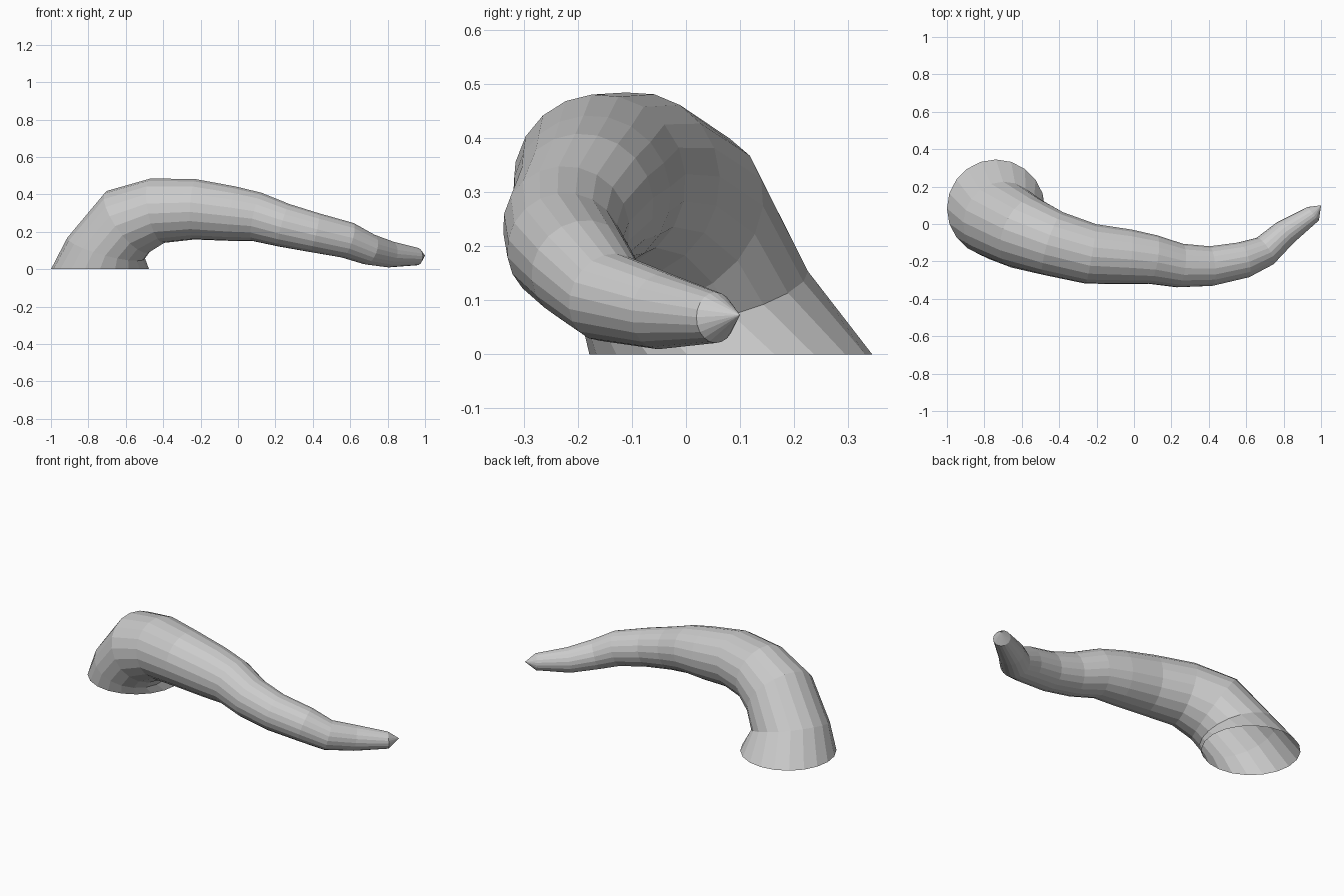
import bpy, bmesh, math
from mathutils import Vector

if "Cube" in bpy.data.objects:
    bpy.data.objects.remove(bpy.data.objects["Cube"])

SIDES = 20
# centre line of the horn: x, y, z, radius
PATH = [
    (-0.738, 0.083, 0.0, 0.262), (-0.705, 0.015, 0.113, 0.215),
    (-0.59, -0.045, 0.253, 0.2), (-0.43, -0.105, 0.313, 0.176),
    (-0.23, -0.16, 0.32, 0.162), (-0.03, -0.175, 0.297, 0.147),
    (0.1, -0.19, 0.28, 0.132), (0.245, -0.222, 0.235, 0.118),
    (0.41, -0.225, 0.195, 0.107), (0.585, -0.192, 0.155, 0.098),
    (0.70, -0.145, 0.106, 0.084), (0.81, -0.045, 0.08, 0.071),
    (0.958, 0.055, 0.068, 0.047),
]
TIP = Vector((1.0, 0.1, 0.073))

centres = [Vector(p[:3]) for p in PATH]
ends = centres + [TIP]

# ring directions: flat on the ground, then following the path
dirs = [Vector((0, 0, 1)), Vector((0.27, -0.2, 1)).normalized()]
for i in range(2, len(centres)):
    a = (ends[i] - ends[i - 1]).normalized()
    b = (ends[i + 1] - ends[i]).normalized()
    dirs.append((a + b).normalized())

# horn skin, with the ring frame carried along the path to avoid twisting
bm = bmesh.new()
u = Vector((1, 0, 0))
rings = []
for i, (c, d) in enumerate(zip(centres, dirs)):
    if i:
        u = dirs[i - 1].rotation_difference(d) @ u
    v = d.cross(u)
    r = PATH[i][3]
    rings.append([bm.verts.new(c + r * (u * math.cos(t) + v * math.sin(t)))
                  for t in (2 * math.pi * k / SIDES for k in range(SIDES))])
for lo, hi in zip(rings, rings[1:]):
    for k in range(SIDES):
        n = (k + 1) % SIDES
        bm.faces.new((lo[k], lo[n], hi[n], hi[k]))

# pointed tip; the base stays open
tip = bm.verts.new(TIP)
for k in range(SIDES):
    bm.faces.new((rings[-1][k], rings[-1][(k + 1) % SIDES], tip))

mesh = bpy.data.meshes.new("horn")
bm.to_mesh(mesh)
bm.free()
bpy.context.collection.objects.link(bpy.data.objects.new("horn", mesh))
